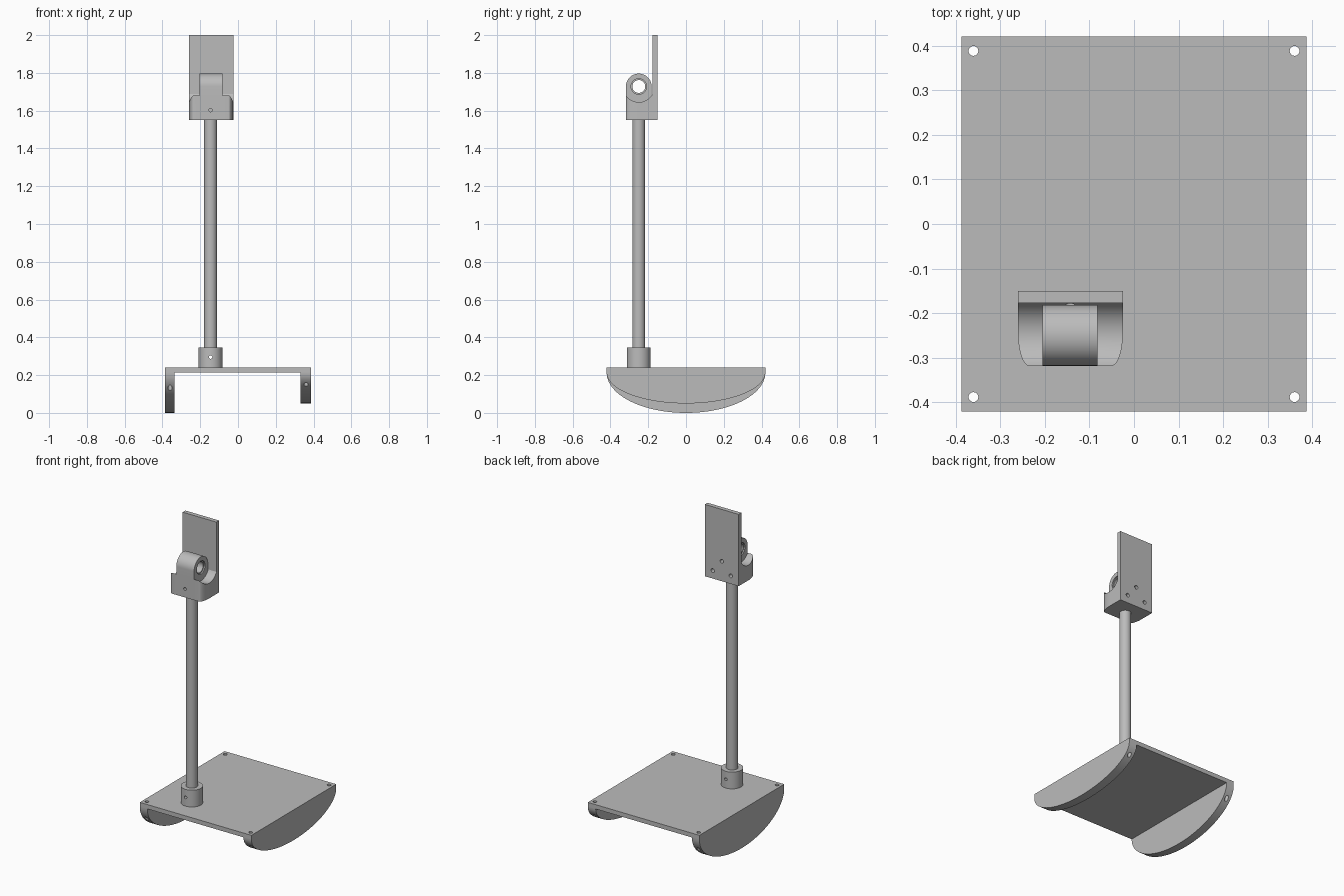
import bpy, math
from mathutils import Matrix, Vector

cube = bpy.data.objects.get("Cube")
if cube:
    bpy.data.objects.remove(cube, do_unlink=True)

grey = bpy.data.materials.new("plain grey")
grey.use_nodes = True
colour = (0.5, 0.5, 0.5, 1)
grey.diffuse_color = colour
grey.node_tree.nodes["Principled BSDF"].inputs["Base Color"].default_value = colour

POST_X, POST_Y = -0.145, -0.25
PIVOT_Z = 1.728
# columns map profile (u, v) and extrusion axis into space
AXES = {
    "X": Matrix(((0, 0, 1), (1, 0, 0), (0, 1, 0))),
    "Y": Matrix(((1, 0, 0), (0, 0, 1), (0, 1, 0))),
    "Z": Matrix.Identity(3),
}


def prism(name, profile, axis, low, high):
    """Extrude a closed 2D profile along an axis."""
    n = len(profile)
    turn = AXES[axis]
    verts = [turn @ Vector((u, v, w)) for w in (low, high) for u, v in profile]
    faces = [list(range(n))[::-1], list(range(n, 2 * n))]
    faces += [(i, (i + 1) % n, n + (i + 1) % n, n + i) for i in range(n)]
    mesh = bpy.data.meshes.new(name)
    mesh.from_pydata(verts, [], faces)
    if axis == "Y":
        mesh.flip_normals()
    mesh.materials.append(grey)
    obj = bpy.data.objects.new(name, mesh)
    bpy.context.collection.objects.link(obj)
    return obj


def arc(u, v, ru, rv, start, end, steps):
    angles = [math.radians(start + (end - start) * i / steps) for i in range(steps + 1)]
    return [(u + ru * math.cos(a), v + rv * math.sin(a)) for a in angles]


def rod(name, u, v, r, axis, low, high, sides=48):
    return prism(name, arc(u, v, r, r, 0, 360, sides)[:-1], axis, low, high)


def box(name, x0, x1, y0, y1, z0, z1):
    return prism(name, [(x0, y0), (x1, y0), (x1, y1), (x0, y1)], "Z", z0, z1)


def combine(obj, tool, operation="DIFFERENCE"):
    mod = obj.modifiers.new("cut", "BOOLEAN")
    mod.operation, mod.solver, mod.object = operation, "EXACT", tool
    bpy.context.view_layer.objects.active = obj
    bpy.ops.object.modifier_apply(modifier=mod.name)
    bpy.data.objects.remove(tool, do_unlink=True)


def drill(obj, u, v, r, axis, low, high, sides=24):
    combine(obj, rod("drill", u, v, r, axis, low, high, sides))


# Base plate and the two curved rockers, drilled through at the corners
base = box("base_plate", -0.387, 0.387, -0.42, 0.42, 0.213, 0.24)
right_rocker = prism("right_rocker", arc(0, 0.213, 0.42, 0.213, 180, 360, 64), "X", -0.387, -0.335)
left_rocker = prism("left_rocker", arc(0, 0.213, 0.42, 0.163, 180, 360, 64), "X", 0.332, 0.387)
for y in (-0.388, 0.388):
    for x, rocker in ((-0.36, right_rocker), (0.36, left_rocker)):
        drill(base, x, y, 0.011, "Z", 0.1, 0.3)
        drill(rocker, x, y, 0.011, "Z", -0.1, 0.3)

# Post in its collar, with a cross pin hole
collar = rod("post_collar", POST_X, POST_Y, 0.063, "Z", 0.24, 0.345, 64)
post = rod("post", POST_X, POST_Y, 0.034, "Z", 0.24, 1.56, 48)
for part in (collar, post):
    drill(part, POST_X, 0.295, 0.009, "Y", -0.4, -0.1)

# Head block with rounded front corners and a concave top around the pivot
X0, X1, FRONT, BACK = -0.26, -0.025, -0.318, -0.177
outline = [(X1, BACK), (X0, BACK)]
outline += arc(X0 + 0.025, -0.245, 0.025, 0.073, 180, 270, 12)
outline += arc(X1 - 0.025, -0.245, 0.025, 0.073, 270, 360, 12)
head = prism("pivot_block", outline, "Z", 1.55, 1.71)
drill(head, POST_Y, PIVOT_Z, 0.083, "X", -0.4, 0.1, 64)

# Knuckle with a bored eye, standing on the block
knuckle = [(POST_Y - 0.068, 1.56), (POST_Y + 0.068, 1.56)]
knuckle += arc(POST_Y, PIVOT_Z, 0.068, 0.068, 0, 180, 32)
combine(head, prism("knuckle", knuckle, "X", -0.205, -0.082), "UNION")
drill(head, POST_Y, PIVOT_Z, 0.034, "X", -0.4, 0.1, 48)
for low, high in ((-0.22, -0.197), (-0.09, -0.07)):
    drill(head, POST_Y, PIVOT_Z, 0.041, "X", low, high, 48)
drill(head, POST_X, 1.603, 0.009, "Y", -0.4, -0.26)

# Upright back plate with three screw holes
back = box("mounting_plate", X0, X1, BACK, -0.15, 1.55, 2.0)
for x, z in ((-0.205, 1.6), (-0.08, 1.6), (-0.143, 1.675)):
    drill(back, x, z, 0.012, "Y", -0.3, 0)
    drill(head, x, z, 0.012, "Y", -0.22, 0)

# Smooth the curved faces, keep the edges crisp
bpy.ops.object.select_all(action="DESELECT")
for part in (base, right_rocker, left_rocker, collar, post, head, back):
    part.select_set(True)
bpy.context.view_layer.objects.active = base
bpy.ops.object.shade_smooth_by_angle(angle=math.radians(30))
